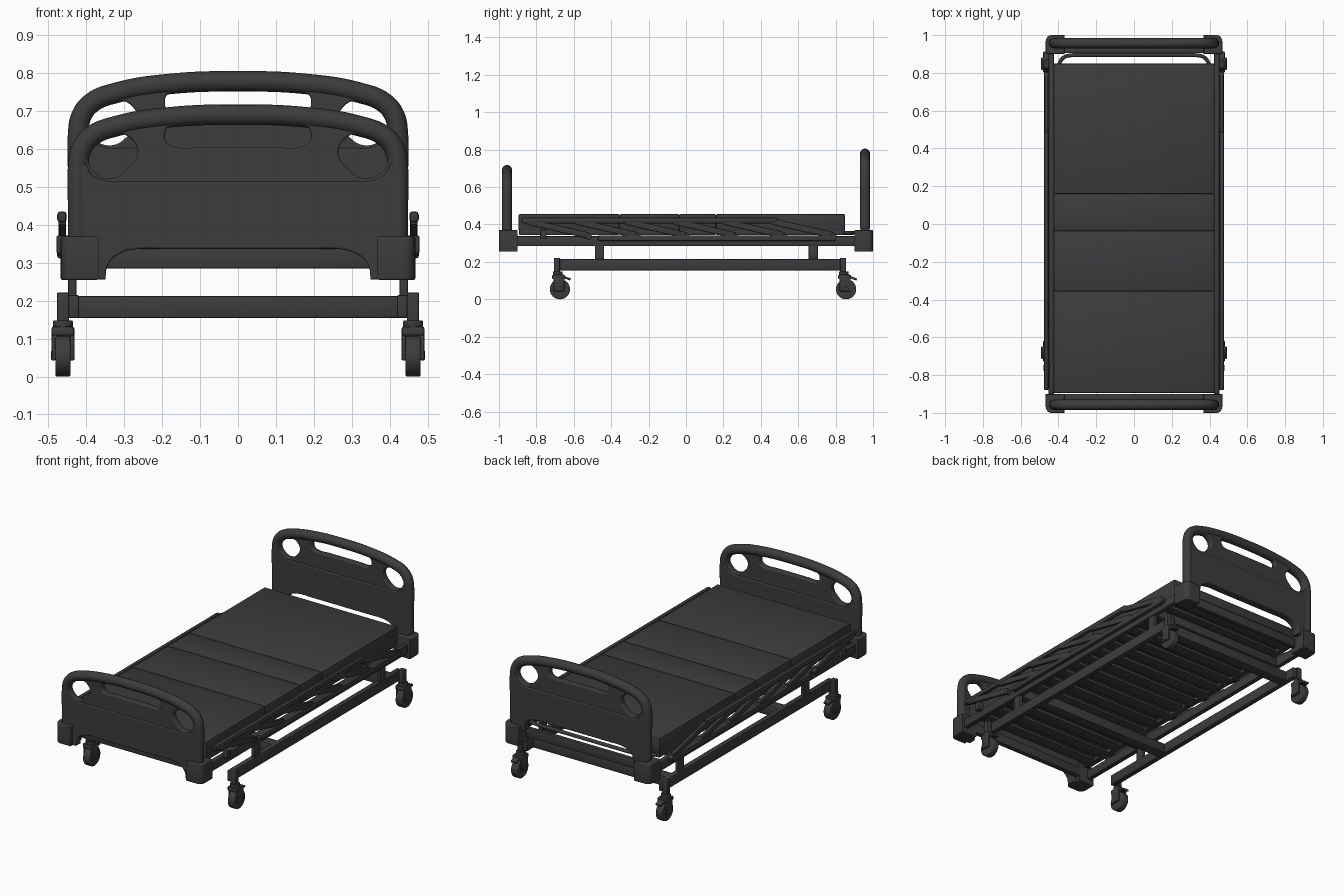
import bpy, math

if "Cube" in bpy.data.objects:
    bpy.data.objects.remove(bpy.data.objects["Cube"])

dark = bpy.data.materials.new("dark_grey")
dark.diffuse_color = (.045, .045, .045, 1)
dark.use_nodes = True
dark.node_tree.nodes["Principled BSDF"].inputs["Base Color"].default_value = dark.diffuse_color


def finish(ob, bevel=0.0, segs=3):
    """Apply a bevel, colour, and shade smooth with sharp edges kept."""
    bpy.ops.object.select_all(action='DESELECT')
    ob.select_set(True)
    bpy.context.view_layer.objects.active = ob
    if bevel:
        m = ob.modifiers.new("bevel", 'BEVEL')
        m.width, m.segments, m.limit_method = bevel, segs, 'ANGLE'
        bpy.ops.object.modifier_apply(modifier=m.name)
    bpy.ops.object.shade_smooth_by_angle(angle=math.radians(35))
    ob.data.materials.clear()
    ob.data.materials.append(dark)
    return ob


def box(name, x, y, z, bevel=0.004, rot=0.0):
    """Box from (min, max) ranges, optionally turned about x."""
    bpy.ops.mesh.primitive_cube_add(size=1, location=[(r[0] + r[1]) / 2 for r in (x, y, z)])
    ob = bpy.context.object
    ob.name = name
    ob.scale = [abs(r[1] - r[0]) for r in (x, y, z)]
    bpy.ops.object.transform_apply(location=False, rotation=False, scale=True)
    finish(ob, bevel, 2)
    ob.rotation_euler.x = rot
    return ob


def cyl(name, loc, r, depth, axis='X', bevel=0.0, verts=32):
    bpy.ops.mesh.primitive_cylinder_add(vertices=verts, radius=r, depth=depth, location=loc)
    ob = bpy.context.object
    ob.name = name
    finish(ob, bevel)
    if axis == 'X':
        ob.rotation_euler.y = math.pi / 2
    return ob


def add_spline(cu, pts, cyclic):
    """Bezier spline; a trailing 'V' on a point makes a hard corner."""
    s = cu.splines.new('BEZIER')
    s.bezier_points.add(len(pts) - 1)
    for b, p in zip(s.bezier_points, pts):
        b.co = (p[0], p[1], 0)
        b.handle_left_type = b.handle_right_type = 'VECTOR' if p[-1] == 'V' else 'AUTO'
    s.use_cyclic_u = cyclic


def curve_mesh(name, loops, loc, upright=True, radius=0.0, thick=0.0, cyclic=True):
    """Filled plate (thick) or round tube (radius) from splines."""
    cu = bpy.data.curves.new(name, 'CURVE')
    cu.resolution_u = 8
    if thick:
        cu.dimensions, cu.fill_mode = '2D', 'BOTH'
        cu.extrude, cu.bevel_depth, cu.bevel_resolution = thick / 2 - 0.005, 0.005, 2
        cu.offset = -0.005
    else:
        cu.dimensions = '3D'
        cu.bevel_depth, cu.bevel_resolution, cu.use_fill_caps = radius, 6, True
    for pts in loops:
        add_spline(cu, pts, cyclic)
    ob = bpy.data.objects.new(name, cu)
    bpy.context.collection.objects.link(ob)
    ob.location = loc
    if upright:
        ob.rotation_euler.x = math.pi / 2
    bpy.ops.object.select_all(action='DESELECT')
    ob.select_set(True)
    bpy.context.view_layer.objects.active = ob
    bpy.ops.object.convert(target='MESH')
    return finish(bpy.context.object)


def mirror(half):
    """Right half listed from side to centre -> full left-right path."""
    left = [(-p[0],) + tuple(p[1:]) for p in half]
    return half + [p for p in reversed(left) if abs(p[0]) > 1e-6]


# End boards: head one is the foot one raised
rim = [(.422, .29), (.422, .45), (.422, .55), (.413, .60), (.385, .635), (.32, .661), (.18, .684), (0, .691)]
upper = [(.42, .50, 'V')] + rim[3:]
lower = [(.35, .256, 'V'), (.43, .256, 'V'), (.43, .56, 'V'), (.405, .56), (.385, .531),
         (.34, .515), (.30, .515, 'V')]
lower += [(-p[0],) + p[1:] for p in reversed(lower)]
lower += [(-.343, .295), (-.312, .324), (-.26, .337), (-.20, .337, 'V'),
          (.20, .337, 'V'), (.26, .337), (.312, .324), (.343, .295)]
grip = [(-.398, .583), (-.39, .612), (-.36, .632), (-.31, .641), (-.275, .62), (-.265, .59),
        (-.29, .548), (-.335, .522), (-.38, .54)]
slot = [(.193, .637), (.186, .615), (.165, .605), (.10, .605, 'V'), (-.10, .605, 'V'), (-.165, .605),
        (-.186, .615), (-.193, .637), (-.186, .656), (-.165, .664), (0, .671), (.165, .664), (.186, .656)]
bumper = [(.368, .90, 'V'), (.468, .90, 'V'), (.468, .96, 'V'), (.465, .979), (.457, .992),
          (.443, .999), (.43, 1.0, 'V'), (.368, 1.0, 'V')]
for label, y, dz in (("foot", -.957, 0), ("head", .957, .088)):
    curve_mesh(label + "board_rim", [mirror(rim)], (0, y, dz), radius=.027, cyclic=False)
    holes = [grip, [(-p[0], p[1]) for p in grip], slot]
    curve_mesh(label + "board_grip_panel", [mirror(upper)] + holes, (0, y, dz), thick=.036)
    curve_mesh(label + "board_lower_panel", [lower], (0, y, dz), thick=.048)
    s = 1 if y > 0 else -1
    for sx in (-1, 1):
        pts = [(p[0] * sx, p[1] * s) + p[2:] for p in bumper]
        if sx * s < 0:
            pts.reverse()
        curve_mesh(label + "_corner_bumper", [pts], (0, 0, .3125), upright=False, thick=.115)

# Mattress deck sections with ribs beneath
for y0, y1 in ((-.895, -.356), (-.356, -.035), (-.035, .160), (.160, .85)):
    box("mattress_section", (-.425, .425), (y0, y1), (.365, .455), .006)
    for sx in (-1, 1):
        box("deck_edge", sorted((sx * .39, sx * .424)), (y0 + .003, y1 - .003), (.343, .372))
    n = max(2, round((y1 - y0) / .1))
    for i in range(n):
        yc = y0 + (i + .5) * (y1 - y0) / n
        box("deck_slat", (-.40, .40), (yc - .035, yc + .035), (.35, .372), .005)

# Mattress retaining hoop at the head
curve_mesh("mattress_hoop", [mirror([(.40, .80), (.395, .85), (.37, .883), (.32, .895, 'V')])],
           (0, 0, .355), upright=False, radius=.010, cyclic=False)

# Upper frame
for y0, y1 in ((-.93, -.90), (-.487, -.438), (.655, .706), (.905, .93)):
    box("upper_cross_bar", (-.44, .44), (y0, y1), (.285, .338))
for sx in (-1, 1):
    box("upper_side_rail", sorted((sx * .424, sx * .452)), (-.93, .93), (.285, .338))

# Lower frame with lifting posts
for yc in (-.27, .76):
    box("lower_cross_bar", (-.44, .44), (yc - .03, yc + .03), (.155, .213))
for yc in (-.4625, .6805):
    for sx in (-1, 1):
        box("lift_post", sorted((sx * .426, sx * .448)), (yc - .025, yc + .025), (.20, .30))
for sx in (-1, 1):
    box("lower_side_rail", sorted((sx * .42, sx * .45)), (-.70, .85), (.155, .215))

# Casters
for sx in (-1, 1):
    for yp in (-.69, .84):
        xc, yw = sx * .462, yp + .016
        box("caster_post", (xc - .016, xc + .016), (yp - .016, yp + .016), (.13, .222))
        cyl("caster_swivel", (xc, yp + .004, .138), .026, .02, 'Z', .003)
        cyl("caster_wheel", (xc, yw, .054), .054, .040, 'X', .005)
        cyl("caster_axle", (xc, yw, .056), .012, .062, 'X', .002, 16)
        for side in (-1, 1):
            xf = xc + side * .0245
            box("caster_fork", (xf - .0055, xf + .0055), (yw - .034, yw + .024), (.042, .13), .004)
        box("caster_hood", (xc - .030, xc + .030), (yw - .042, yw + .026), (.108, .132), .006)
        box("brake_pedal", (xc - .018, xc + .018), (yw + .02, yw + .058), (.106, .118), .003, -.35)

# Folded side guards: top bar, bottom bar and slanted links
for sx in (-1, 1):
    xa = sorted((sx * .452, sx * .477))
    box("guard_top_bar", xa, (-.88, .49), (.406, .436), .009)
    box("guard_bottom_bar", xa, (-.47, .80), (.312, .342), .006)
    box("guard_latch", sorted((sx * .445, sx * .479)), (-.78, -.745), (.325, .372), .004)
    for i in range(6):
        y0 = -.85 + .262 * i
        dy, dz = .33, -.075
        half = math.hypot(dy, dz) / 2
        yc, zc = y0 + dy / 2, .416 + dz / 2
        box("guard_link", sorted((sx * .454, sx * .474)), (yc - half, yc + half),
            (zc - .017, zc + .017), .006, math.atan2(dz, dy))
        cyl("guard_pivot", (sx * .463, y0 + dy, .335), .016, .026, 'X', .002, 16)
